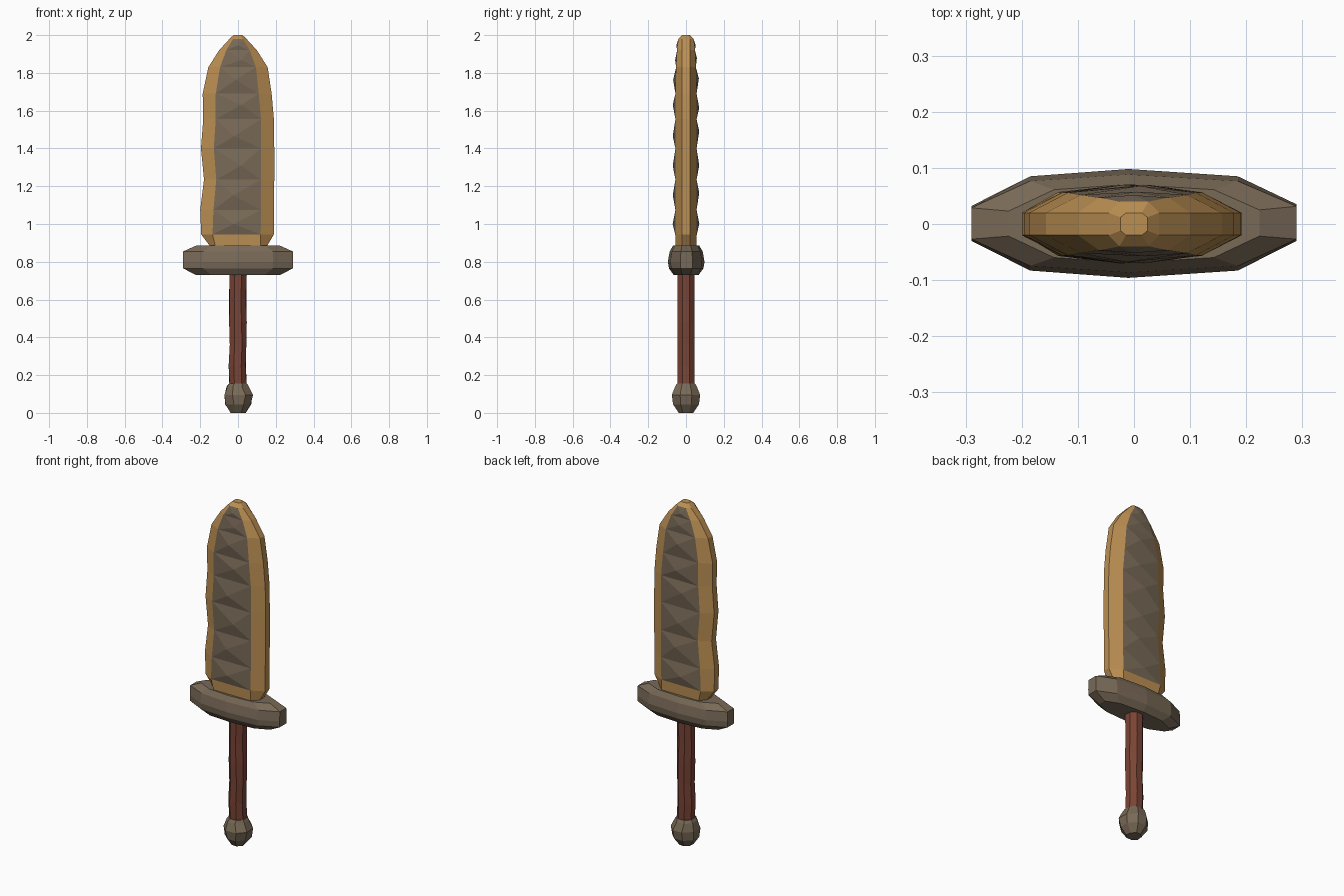
import bpy, bmesh, math, random
from mathutils import Vector

if "Cube" in bpy.data.objects:
    bpy.data.objects.remove(bpy.data.objects["Cube"])

random.seed(4)


def material(name, rgb):
    m = bpy.data.materials.new(name)
    m.diffuse_color = (*rgb, 1)
    m.use_nodes = True
    m.node_tree.nodes["Principled BSDF"].inputs["Base Color"].default_value = m.diffuse_color
    return m


gold = material("gold", (0.50, 0.275, 0.085))
stone = material("stone", (0.190, 0.143, 0.095))
leather = material("red_brown_leather", (0.195, 0.058, 0.036))


def loft(bm, rings):
    """Skin a stack of closed rings and cap both ends; returns faces[row][side]."""
    vs = [[bm.verts.new(p) for p in ring] for ring in rings]
    n = len(vs[0])
    rows = [[bm.faces.new((a[i], a[(i + 1) % n], b[(i + 1) % n], b[i])) for i in range(n)]
            for a, b in zip(vs, vs[1:])]
    bm.faces.new(vs[0][::-1])
    bm.faces.new(vs[-1])
    return rows


def finish(bm, name, mats):
    bmesh.ops.recalc_face_normals(bm, faces=bm.faces[:])
    me = bpy.data.meshes.new(name)
    bm.to_mesh(me)
    bm.free()
    for m in mats:
        me.materials.append(m)
    ob = bpy.data.objects.new(name, me)
    bpy.context.collection.objects.link(ob)
    return ob


# Blade: z, left edge, left inlay, right inlay, right edge, half thickness
blade_rows = [
    (0.885, -.150, -.120, .120, .155, .055),
    (0.945, -.195, -.135, .120, .190, .057),
    (1.075, -.200, -.130, .122, .190, .056),
    (1.235, -.180, -.115, .122, .192, .056),
    (1.400, -.196, -.128, .122, .192, .056),
    (1.555, -.184, -.118, .122, .190, .056),
    (1.690, -.187, -.118, .110, .178, .056),
    (1.830, -.157, -.095, .095, .157, .052),
    (1.920, -.100, -.062, .062, .100, .047),
    (1.980, -.045, -.026, .026, .045, .040),
    (2.000, -.024, -.014, .014, .024, .020),
]
bm = bmesh.new()
rings = []
for z, xl, il, ir, xr, d in blade_rows:
    e = min(.02, d * .6)
    rings.append([(xl, -e, z), (il, -d, z), (ir, -d, z), (xr, -e, z),
                  (xr, e, z), (ir, d, z), (il, d, z), (xl, e, z)])
rows = loft(bm, rings)

# Chipped stone inlay: each cell of both flat sides becomes a low pyramid
for row in rows[1:-1]:
    for side in (1, 5):
        f = row[side]
        corners = f.verts[:]
        c = f.calc_center_median()
        h = max(v.co.z for v in corners) - min(v.co.z for v in corners)
        bump = 0.014 if h > .1 else 0.008
        w = max(v.co.x for v in corners) - c.x
        apex = bm.verts.new(c + Vector((random.uniform(-.25, .25) * w,
                                        math.copysign(bump, c.y),
                                        random.uniform(-.1, .1) * h)))
        bm.faces.remove(f)
        for i in range(4):
            t = bm.faces.new((corners[i], corners[(i + 1) % 4], apex))
            t.material_index = 1
finish(bm, "blade", [gold, stone])

# Crossguard: long ten-sided block with worn top and bottom edges
outline = [(.29, -.03), (.29, .035), (.185, .085), (-.01, .098), (-.185, .085),
           (-.29, .032), (-.29, -.03), (-.185, -.083), (-.01, -.096), (.185, -.083)]
bm = bmesh.new()
loft(bm, [[(x * sx, y * sy, z) for x, y in outline]
          for z, sx, sy in ((.73, .77, .68), (.765, 1, .94), (.80, 1, 1),
                            (.855, 1, .90), (.885, .77, .72))])
finish(bm, "crossguard", [stone])


def round_stack(name, levels, mat, wobble=0.0):
    """Eight-sided column from (z, radius, x offset) levels, flats facing the axes."""
    bm = bmesh.new()
    loft(bm, [[(r * math.cos(a) + ox + random.uniform(-wobble, wobble), r * math.sin(a), z)
               for a in (math.pi / 8 + i * math.pi / 4 for i in range(8))]
              for z, r, ox in levels])
    return finish(bm, name, [mat])


# Grip and pommel
round_stack("grip", [(.13, .048, 0), (.25, .049, -.003), (.36, .048, .001), (.48, .050, 0),
                     (.60, .048, -.002), (.75, .049, 0)], leather, .002)
round_stack("pommel", [(0, .042, 0), (.045, .074, .003), (.095, .081, .005),
                       (.14, .062, 0), (.155, .052, 0)], stone, .004)
